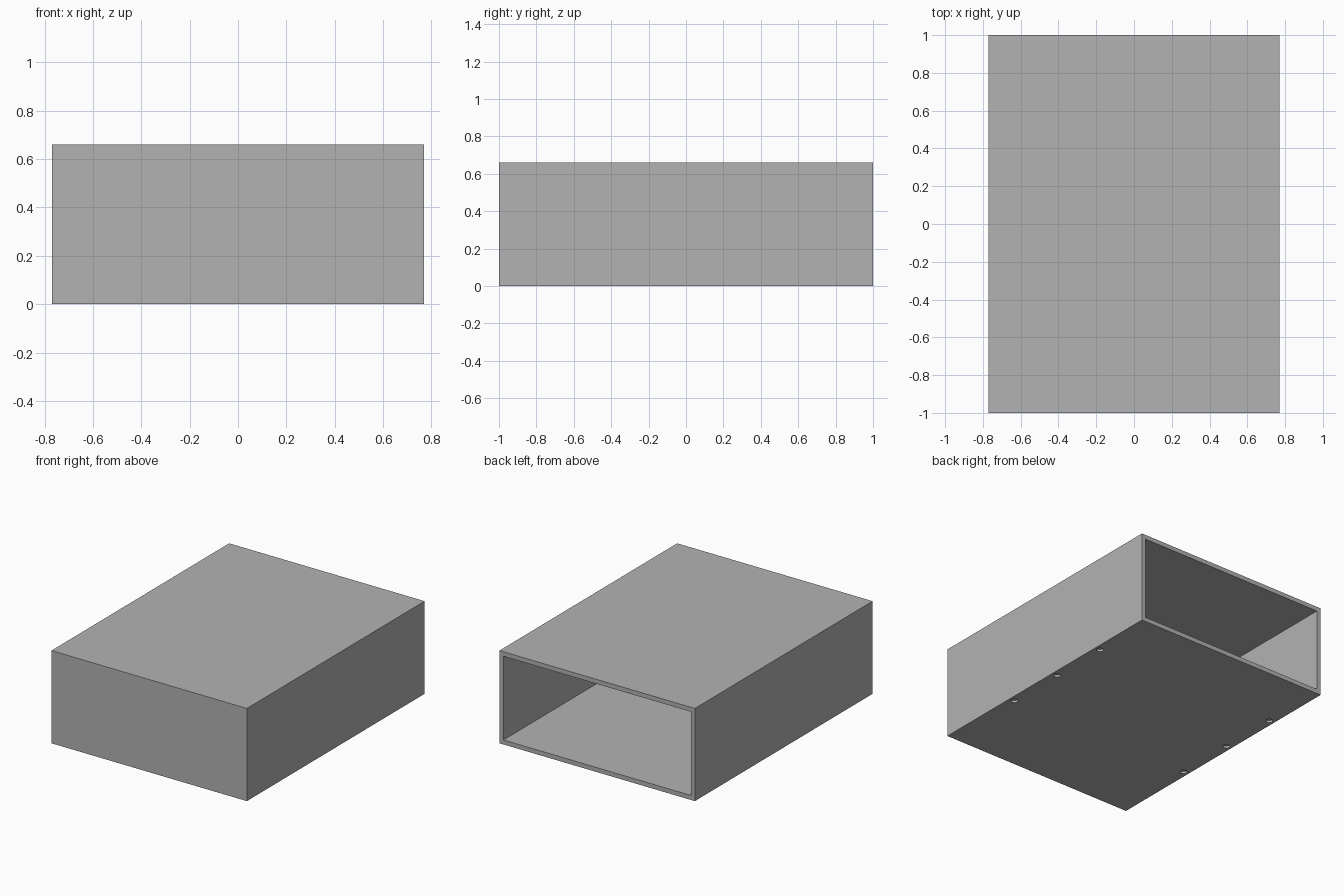
import bpy
import bmesh
from mathutils import Matrix, Vector

WIDTH, DEPTH, HEIGHT = 1.54, 2.0, 0.66
WALL = 0.032
HOLE_RADIUS, HOLE_DEPTH = 0.023, 0.016

default = bpy.data.objects.get("Cube")
if default:
    bpy.data.objects.remove(default, do_unlink=True)

grey = bpy.data.materials.new("plain_grey")
grey.use_nodes = True
grey.diffuse_color = (0.448, 0.448, 0.448, 1)
grey.node_tree.nodes["Principled BSDF"].inputs["Base Color"].default_value = grey.diffuse_color


def make_object(name, bm):
    bmesh.ops.recalc_face_normals(bm, faces=bm.faces)
    mesh = bpy.data.meshes.new(name)
    bm.to_mesh(mesh)
    bm.free()
    mesh.materials.append(grey)
    obj = bpy.data.objects.new(name, mesh)
    bpy.context.collection.objects.link(obj)
    return obj


# Shell: a box whose back face is inset and pushed in to form the cavity
bm = bmesh.new()
bmesh.ops.create_cube(bm, size=1)
bmesh.ops.scale(bm, vec=(WIDTH, DEPTH, HEIGHT), verts=bm.verts)
bmesh.ops.translate(bm, vec=(0, 0, HEIGHT / 2), verts=bm.verts)
back = max(bm.faces, key=lambda f: f.calc_center_median().y)
bmesh.ops.inset_region(bm, faces=[back], thickness=WALL, use_even_offset=True)
cavity = bmesh.ops.extrude_discrete_faces(bm, faces=[back])["faces"][0]
bmesh.ops.translate(bm, vec=Vector((0, WALL - DEPTH, 0)), verts=cavity.verts)
shell = make_object("open_box_shell", bm)

# Two rows of shallow round sockets in the underside
bm = bmesh.new()
for x in (-0.73, 0.73):
    for y in (-0.36, 0.08, 0.52):
        bmesh.ops.create_cone(bm, cap_ends=True, segments=32,
                              radius1=HOLE_RADIUS, radius2=HOLE_RADIUS,
                              depth=2 * HOLE_DEPTH,
                              matrix=Matrix.Translation((x, y, 0)))
cutter = make_object("socket_cutter", bm)
cutter.hide_render = True

cut = shell.modifiers.new("sockets", "BOOLEAN")
cut.operation = "DIFFERENCE"
cut.solver = "EXACT"
cut.object = cutter
bpy.context.view_layer.objects.active = shell
bpy.ops.object.modifier_apply(modifier=cut.name)
bpy.data.objects.remove(cutter, do_unlink=True)
